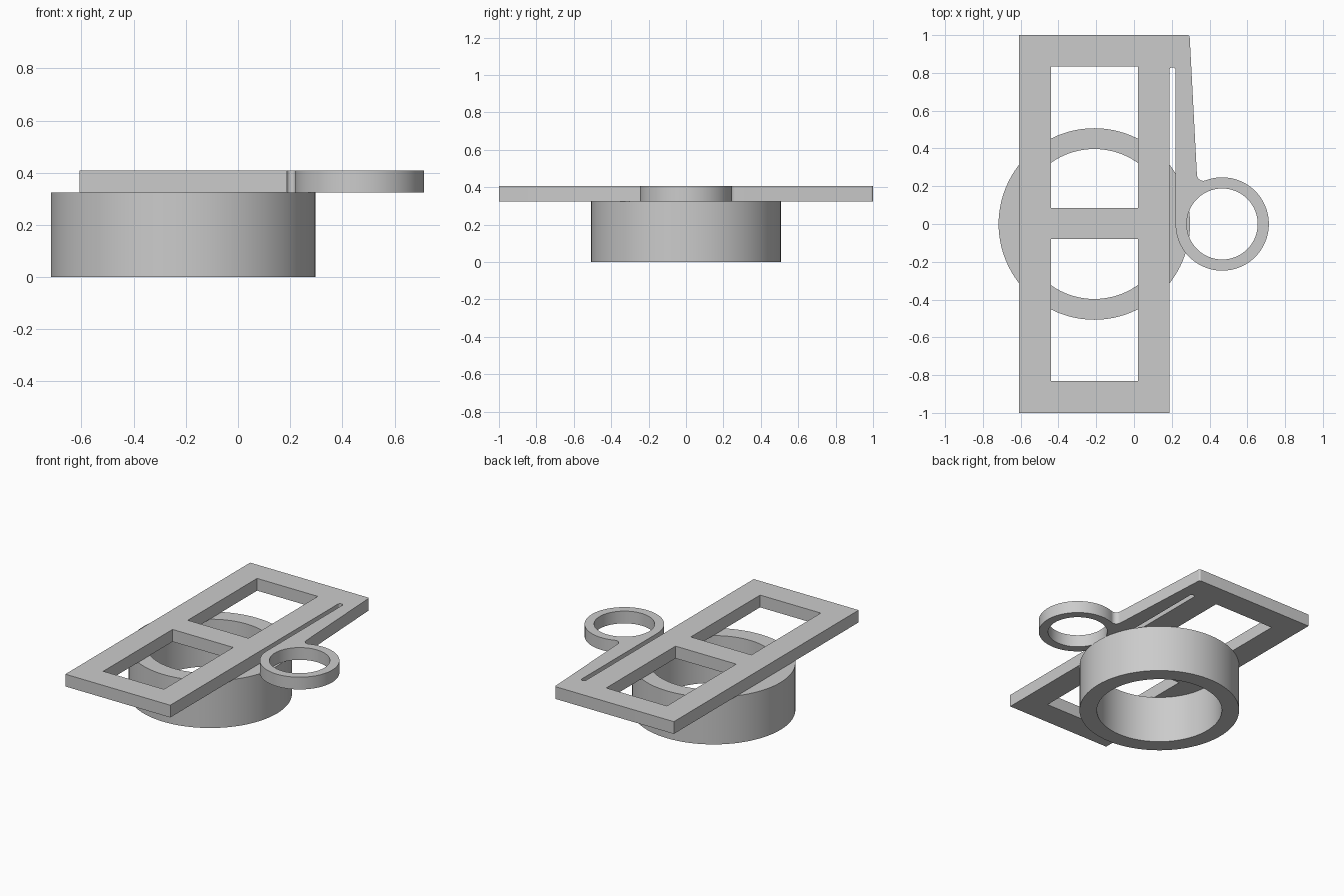
import bpy
import bmesh
from math import cos, sin, radians, atan2, degrees, sqrt

cube = bpy.data.objects.get("Cube")
if cube:
    bpy.data.objects.remove(cube, do_unlink=True)

grey = bpy.data.materials.new("plain_grey")
grey.use_nodes = True
colour = (0.6, 0.6, 0.6, 1)
grey.diffuse_color = colour
grey.node_tree.nodes["Principled BSDF"].inputs["Base Color"].default_value = colour


def arc(cx, cy, r, start, end, steps):
    """Points along an arc, angles in degrees."""
    angles = [radians(start + (end - start) * i / steps) for i in range(steps + 1)]
    return [(cx + r * cos(a), cy + r * sin(a)) for a in angles]


def circle(cx, cy, r, steps=96):
    return arc(cx, cy, r, 0, 360, steps)[:-1]


def rect(x0, x1, y0, y1):
    return [(x0, y0), (x1, y0), (x1, y1), (x0, y1)]


def extrude_profile(name, loops, z0, z1):
    """Solid from an outer loop and hole loops, spanning z0 to z1."""
    curve = bpy.data.curves.new(name + "_profile", "CURVE")
    curve.dimensions = "2D"
    curve.fill_mode = "BOTH"
    curve.extrude = (z1 - z0) / 2
    for loop in loops:
        spline = curve.splines.new("POLY")
        spline.points.add(len(loop) - 1)
        for point, (x, y) in zip(spline.points, loop):
            point.co = (x, y, 0, 1)
        spline.use_cyclic_u = True
    helper = bpy.data.objects.new(name + "_helper", curve)
    bpy.context.collection.objects.link(helper)
    bpy.context.view_layer.update()
    mesh = bpy.data.meshes.new_from_object(
        helper.evaluated_get(bpy.context.evaluated_depsgraph_get()))
    bpy.data.objects.remove(helper, do_unlink=True)

    bm = bmesh.new()
    bm.from_mesh(mesh)
    bmesh.ops.remove_doubles(bm, verts=bm.verts, dist=0.0001)
    bmesh.ops.translate(bm, verts=bm.verts, vec=(0, 0, (z0 + z1) / 2))
    bmesh.ops.recalc_face_normals(bm, faces=bm.faces)
    bm.to_mesh(mesh)
    bm.free()

    mesh.name = name
    mesh.materials.clear()
    mesh.materials.append(grey)
    obj = bpy.data.objects.new(name, mesh)
    bpy.context.collection.objects.link(obj)
    bpy.ops.object.select_all(action="DESELECT")
    obj.select_set(True)
    bpy.context.view_layer.objects.active = obj
    bpy.ops.object.shade_smooth_by_angle(angle=radians(30))
    return obj


plate_z, top_z = 0.324, 0.408

# Thick round collar under the plate
extrude_profile("base_collar",
                [circle(-0.21, 0, 0.507), circle(-0.21, 0, 0.397)], 0, plate_z)

# Small ring on the flexible arm, with a fillet where they meet
ring_x, ring_r, fillet_r = 0.467, 0.247, 0.034
fillet_x = 0.367
fillet_y = sqrt((ring_r + fillet_r) ** 2 - (fillet_x - ring_x) ** 2)
meet = degrees(atan2(fillet_y, fillet_x - ring_x))

# Plate outline: straight edge, slot, ring, fillet, tapered arm, corner
outline = [(-0.608, -1), (0.187, -1)]
outline += arc(0.2035, 0.813, 0.0165, 180, 0, 12)
outline += arc(ring_x, 0, ring_r, 180, meet + 360, 80)
outline += arc(fillet_x, fillet_y, fillet_r, meet + 180, 183, 10)
outline += arc(0.283, 0.988, 0.012, 3, 90, 6)
outline += [(-0.608, 1)]

windows = [rect(-0.44, 0.02, 0.085, 0.835), rect(-0.44, 0.02, -0.83, -0.08)]
extrude_profile("window_plate_with_ring_arm",
                [outline, *windows, circle(ring_x, 0, 0.188)], plate_z, top_z)
